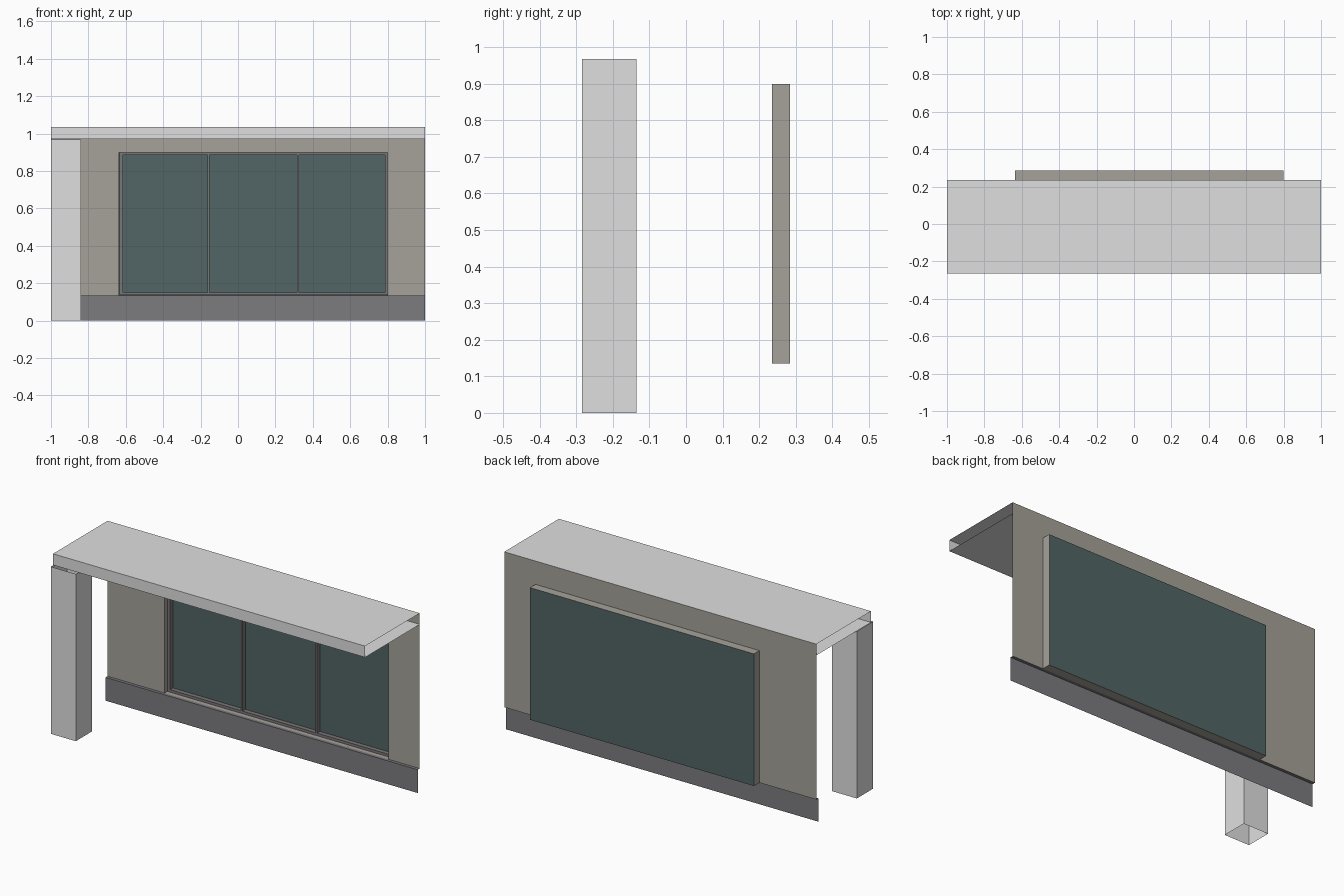
import bpy
import bmesh

if "Cube" in bpy.data.objects:
    bpy.data.objects.remove(bpy.data.objects["Cube"], do_unlink=True)


def material(name, r, g, b):
    m = bpy.data.materials.new(name)
    m.use_nodes = True
    m.diffuse_color = (r, g, b, 1)
    m.node_tree.nodes["Principled BSDF"].inputs["Base Color"].default_value = (r, g, b, 1)
    return m


pale = material("pale grey render", 0.74, 0.74, 0.74)
stone = material("warm stone", 0.38, 0.36, 0.32)
plinth_grey = material("dark plinth grey", 0.2, 0.2, 0.215)
glass_teal = material("teal glass", 0.085, 0.13, 0.13)
frame_grey = material("frame grey", 0.195, 0.18, 0.187)


def finish(name, bm, mat):
    bmesh.ops.remove_doubles(bm, verts=bm.verts, dist=1e-5)
    mesh = bpy.data.meshes.new(name)
    bm.to_mesh(mesh)
    bm.free()
    mesh.materials.append(mat)
    obj = bpy.data.objects.new(name, mesh)
    bpy.context.collection.objects.link(obj)
    return obj


def quad(bm, points):
    return bm.faces.new([bm.verts.new(p) for p in points])


def panel(bm, x0, x1, z0, z1, y):
    """Upright sheet facing the front."""
    quad(bm, [(x0, y, z0), (x1, y, z0), (x1, y, z1), (x0, y, z1)])


def sheet(bm, path, x0, x1):
    """Sweep a (y, z) path along x."""
    for (ya, za), (yb, zb) in zip(path, path[1:]):
        quad(bm, [(x0, ya, za), (x1, ya, za), (x1, yb, zb), (x0, yb, zb)])


def box(bm, x0, x1, y0, y1, z0, z1):
    made = bmesh.ops.create_cube(bm, size=1)["verts"]
    for v in made:
        v.co = ((x0, x1)[v.co.x > 0], (y0, y1)[v.co.y > 0], (z0, z1)[v.co.z > 0])


# Main levels and planes
WALL_Y, GLASS_Y, PLINTH_Y = 0.235, 0.285, 0.217
PLINTH_TOP, ROOF_LOW, ROOF_TOP = 0.135, 0.97, 1.035
WIN_L, WIN_R, WIN_TOP = -0.635, 0.8, 0.9

# Canopy: folded sheet with open ends
bm = bmesh.new()
front = -0.265
sheet(bm, [(WALL_Y, ROOF_LOW), (front, ROOF_LOW), (front, ROOF_TOP), (WALL_Y, ROOF_TOP)], -1, 1)
finish("canopy_roof", bm, pale)

# Corner post: four sides, open at both ends
bm = bmesh.new()
box(bm, -1, -0.84, -0.285, -0.135, 0, 0.968)
bm.normal_update()
bmesh.ops.delete(bm, geom=[f for f in bm.faces if abs(f.normal.z) > 0.5], context="FACES_ONLY")
finish("corner_post", bm, pale)

# Plinth with a narrow top ledge
bm = bmesh.new()
sheet(bm, [(PLINTH_Y, 0), (PLINTH_Y, PLINTH_TOP), (WALL_Y, PLINTH_TOP)], -1, 1)
finish("plinth", bm, plinth_grey)

# Wall sheet around the window opening
bm = bmesh.new()
panel(bm, -1, WIN_L, PLINTH_TOP, ROOF_TOP, WALL_Y)
panel(bm, WIN_R, 1, PLINTH_TOP, ROOF_TOP, WALL_Y)
panel(bm, WIN_L, WIN_R, WIN_TOP, ROOF_TOP, WALL_Y)
finish("wall", bm, stone)

# Square cladding tiles, clipped to the wall areas
bm = bmesh.new()
TILE, GAP = 0.2, 0.002
areas = [(-1, WIN_L, PLINTH_TOP, ROOF_LOW),
         (WIN_R, 1, PLINTH_TOP, ROOF_LOW),
         (WIN_L, WIN_R, WIN_TOP, ROOF_LOW)]
for ax0, ax1, az0, az1 in areas:
    for col in range(10):
        for row in range(5):
            cx, cz = -1 + col * TILE, PLINTH_TOP + row * TILE
            x0, x1 = max(cx + GAP, ax0), min(cx + TILE - GAP, ax1)
            z0, z1 = max(cz + GAP, az0), min(cz + TILE - GAP, az1)
            if x1 - x0 > 0.01 and z1 - z0 > 0.01:
                panel(bm, x0, x1, z0, z1, WALL_Y - 0.003)
finish("wall_tiles", bm, stone)

# Window reveal: four sides running back to the glass
bm = bmesh.new()
corners = [(WIN_L, PLINTH_TOP), (WIN_R, PLINTH_TOP), (WIN_R, WIN_TOP), (WIN_L, WIN_TOP)]
for (xa, za), (xb, zb) in zip(corners, corners[1:] + corners[:1]):
    quad(bm, [(xa, WALL_Y, za), (xa, GLASS_Y, za), (xb, GLASS_Y, zb), (xb, WALL_Y, zb)])
finish("window_reveal", bm, stone)

# Glass closing the back of the reveal
bm = bmesh.new()
panel(bm, WIN_L, WIN_R, PLINTH_TOP, WIN_TOP, GLASS_Y)
finish("window_glass", bm, glass_teal)

# Frame rails, side stiles and two mullions
bm = bmesh.new()
FY0, FY1 = 0.258, GLASS_Y - 0.001
E = 0.001
left, right = WIN_L + E, WIN_R - E
low, high = PLINTH_TOP + E, WIN_TOP - E
box(bm, left, right, FY0, FY1, low, low + 0.015)
box(bm, left, right, FY0, FY1, high - 0.013, high)
for x0, x1 in [(left, left + 0.019), (-0.163, -0.152), (0.315, 0.326), (right - 0.014, right)]:
    box(bm, x0, x1, FY0, FY1, low + 0.015, high - 0.013)
finish("window_frame", bm, frame_grey)
